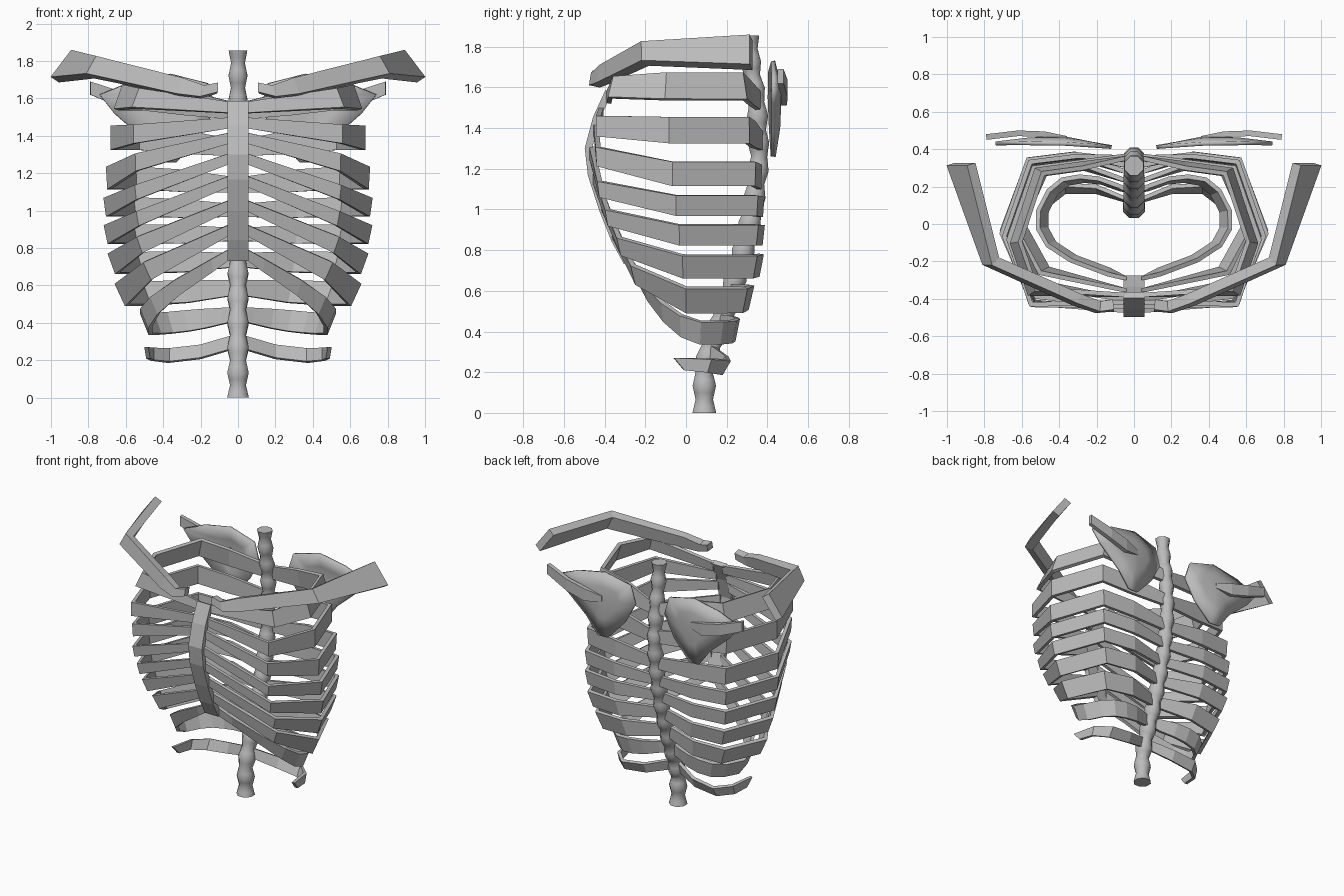
import bpy, bmesh, math
from mathutils import Vector

cube = bpy.data.objects.get("Cube")
if cube:
    bpy.data.objects.remove(cube)

bone = bpy.data.materials.new("bone_grey")
bone.use_nodes = True
GREY = (0.5, 0.5, 0.5, 1)
bone.diffuse_color = GREY
bone.node_tree.nodes["Principled BSDF"].inputs["Base Color"].default_value = GREY


def finish(name, bm, thickness=0, mirror=False, smooth=None):
    """Turn a bmesh into an object with optional thickness, mirror and smoothing."""
    mesh = bpy.data.meshes.new(name)
    bm.to_mesh(mesh)
    bm.free()
    mesh.materials.append(bone)
    ob = bpy.data.objects.new(name, mesh)
    bpy.context.collection.objects.link(ob)
    if thickness:
        solid = ob.modifiers.new("thickness", "SOLIDIFY")
        solid.thickness = thickness
        solid.offset = 0
        solid.use_even_offset = True
    if mirror:
        mod = ob.modifiers.new("mirror", "MIRROR")
        mod.use_mirror_merge = False
    if smooth:
        bpy.ops.object.select_all(action="DESELECT")
        ob.select_set(True)
        bpy.context.view_layer.objects.active = ob
        bpy.ops.object.shade_smooth_by_angle(angle=math.radians(smooth))
    return ob


def ribbon(name, tops, bottoms, thickness, mirror=True):
    """Flat-faced plank between an upper and a lower edge path."""
    bm = bmesh.new()
    rows = [(bm.verts.new(t), bm.verts.new(b)) for t, b in zip(tops, bottoms)]
    for (t0, b0), (t1, b1) in zip(rows, rows[1:]):
        bm.faces.new((t0, b0, b1, t1))
    return finish(name, bm, thickness, mirror)


def interp(table, t):
    for (a, va), (b, vb) in zip(table, table[1:]):
        if t <= b:
            return va + (vb - va) * (t - a) / (b - a)
    return table[-1][1]


def round_path(points):
    """One pass of corner cutting, keeping the ends."""
    out = [points[0]]
    for a, b in zip(points, points[1:]):
        out += [a.lerp(b, 0.25), a.lerp(b, 0.75)]
    return out + [points[-1]]


# Spine: knobbed column following an S-curve
SPINE = [(0, 0.09), (0.2, 0.09), (0.35, 0.13), (0.5, 0.19), (0.75, 0.27), (1, 0.33),
         (1.25, 0.36), (1.5, 0.35), (1.7, 0.32), (1.86, 0.31)]
SIDES, BONES, TOP = 8, 14, 1.855
bm = bmesh.new()
rings = []
for i in range(BONES * 4 + 1):
    z = TOP * i / (BONES * 4)
    radius = (0.063 - 0.009 * z / TOP) * (0.87 + 0.13 * math.cos(math.tau * i / 4))
    slope = (interp(SPINE, z + 0.04) - interp(SPINE, max(z - 0.04, 0))) / 0.08
    ring = []
    for k in range(SIDES):
        a = math.tau * (k + 0.5) / SIDES
        dy = radius * math.sin(a)
        dz = -slope * dy if 0 < i < BONES * 4 else 0
        ring.append(bm.verts.new((radius * math.cos(a), interp(SPINE, z) + dy, z + dz)))
    rings.append(ring)
for lo, hi in zip(rings, rings[1:]):
    for k in range(SIDES):
        n = (k + 1) % SIDES
        bm.faces.new((lo[k], lo[n], hi[n], hi[k]))
bm.faces.new(rings[0][::-1])
bm.faces.new(rings[-1])
finish("spine", bm, smooth=50)

# Sternum: curved plank down the front
STERNUM = [(0.74, -0.29), (0.85, -0.35), (1, -0.41), (1.17, -0.465), (1.3, -0.48),
           (1.45, -0.44), (1.58, -0.38)]
ribbon("sternum", [(0.055, y, z) for z, y in STERNUM],
       [(-0.055, y, z) for z, y in STERNUM], 0.035, mirror=False)

# Ribs: half-width, side z, back y, front corner (x, y, z), sternum z, height, lean
RIBS = [
    (.63, 1.605, .31, .54, -.36, 1.6, 1.55, .13, -.07),
    (.67, 1.39, .33, .55, -.43, 1.41, 1.47, .13, 0),
    (.69, 1.175, .36, .54, -.43, 1.26, 1.39, .12, .01),
    (.70, 1.02, .37, .54, -.42, 1.1, 1.28, .1, .02),
    (.695, .875, .37, .53, -.38, .96, 1.16, .1, .03),
    (.665, .72, .36, .52, -.32, .82, 1.03, .11, .06),
    (.62, .555, .31, .48, -.25, .68, .9, .12, .09),
    (.515, .395, .25, .42, -.15, .53, .77, .11, .09),
]
for i, (w, z, yb, fx, fy, fz, sz, h, lean) in enumerate(RIBS):
    # upper ribs dip toward the spine, lower ones rise to it
    rise = 0.017 * i - 0.07
    path = [Vector(p) for p in (
        (0.03, interp(SPINE, z + rise) + 0.01, z + rise),
        (w * 0.45, yb, z + rise * 0.4),
        (w * 0.8, yb - 0.03, z),
        (w, -0.1 + i * 0.017, z),
        (fx, fy, fz),
        (0.04, interp(STERNUM, sz) + 0.014, sz))]
    heights = [h * 0.7, h, h, h, h * 0.78, 0.058]
    rows = [Vector((*p, hh)) for p, hh in zip(path, heights)]
    if i == len(RIBS) - 1:
        rows = round_path(rows)
    tops, bottoms = [], []
    for n, r in enumerate(rows):
        s = 0 if n in (0, len(rows) - 1) else lean / 2
        tops.append((r[0] * (1 + s), r[1] * (1 + s), r[2] + r[3] / 2))
        bottoms.append((r[0] * (1 - s), r[1] * (1 - s), r[2] - r[3] / 2))
    ribbon("rib_pair_%d" % (i + 1), tops, bottoms, 0.024)

# Short floating ribs at the bottom
float_top = [(0.03, 0.13, 0.33), (0.2, 0.2, 0.28), (0.37, 0.21, 0.26), (0.46, 0.12, 0.265),
             (0.49, -0.06, 0.27)]
float_low = [(0.03, 0.12, 0.26), (0.2, 0.17, 0.21), (0.37, 0.17, 0.19), (0.46, 0.1, 0.2),
             (0.48, -0.01, 0.21)]
ribbon("floating_rib_pair", float_top, float_low, 0.022)

# Collar bones: leaning planks that widen toward the shoulder
ribbon("collar_bones",
       [(0.11, -0.43, 1.68), (0.18, -0.44, 1.665), (0.29, -0.40, 1.705),
        (0.74, -0.2, 1.815), (0.87, 0.32, 1.845)],
       [(0.11, -0.44, 1.63), (0.2, -0.45, 1.605), (0.32, -0.41, 1.62),
        (0.79, -0.2, 1.72), (0.98, 0.32, 1.70)], 0.055)

# Shoulder blades: domed triangular plates
OUTLINE = [(.74, 1.62), (.57, 1.69), (.36, 1.73), (.16, 1.68), (.12, 1.55), (.2, 1.4),
           (.33, 1.26), (.41, 1.26), (.5, 1.38), (.66, 1.52)]


def blade_y(x):
    return 0.41 + 0.07 * min(x - 0.1, 0.3)


bm = bmesh.new()
outer = [bm.verts.new((x, blade_y(x), z)) for x, z in OUTLINE]
cx, cz = 0.37, 1.54
inner = [bm.verts.new((cx + (x - cx) * 0.5, blade_y(x) + 0.022, cz + (z - cz) * 0.5))
         for x, z in OUTLINE]
for k in range(len(outer)):
    n = (k + 1) % len(outer)
    bm.faces.new((outer[k], outer[n], inner[n], inner[k]))
hub = bm.verts.new((cx, blade_y(cx) + 0.03, cz))
for k in range(len(inner)):
    bm.faces.new((inner[k], inner[(k + 1) % len(inner)], hub))
finish("shoulder_blades", bm, 0.02, True, 40)

# Raised ridge across each blade, reaching past the shoulder tip
ribbon("blade_ridges",
       [(0.36, 0.455, 1.57), (0.48, 0.48, 1.6), (0.62, 0.485, 1.635), (0.79, 0.465, 1.69)],
       [(0.36, 0.455, 1.53), (0.48, 0.48, 1.51), (0.62, 0.485, 1.55), (0.79, 0.465, 1.62)],
       0.03)
